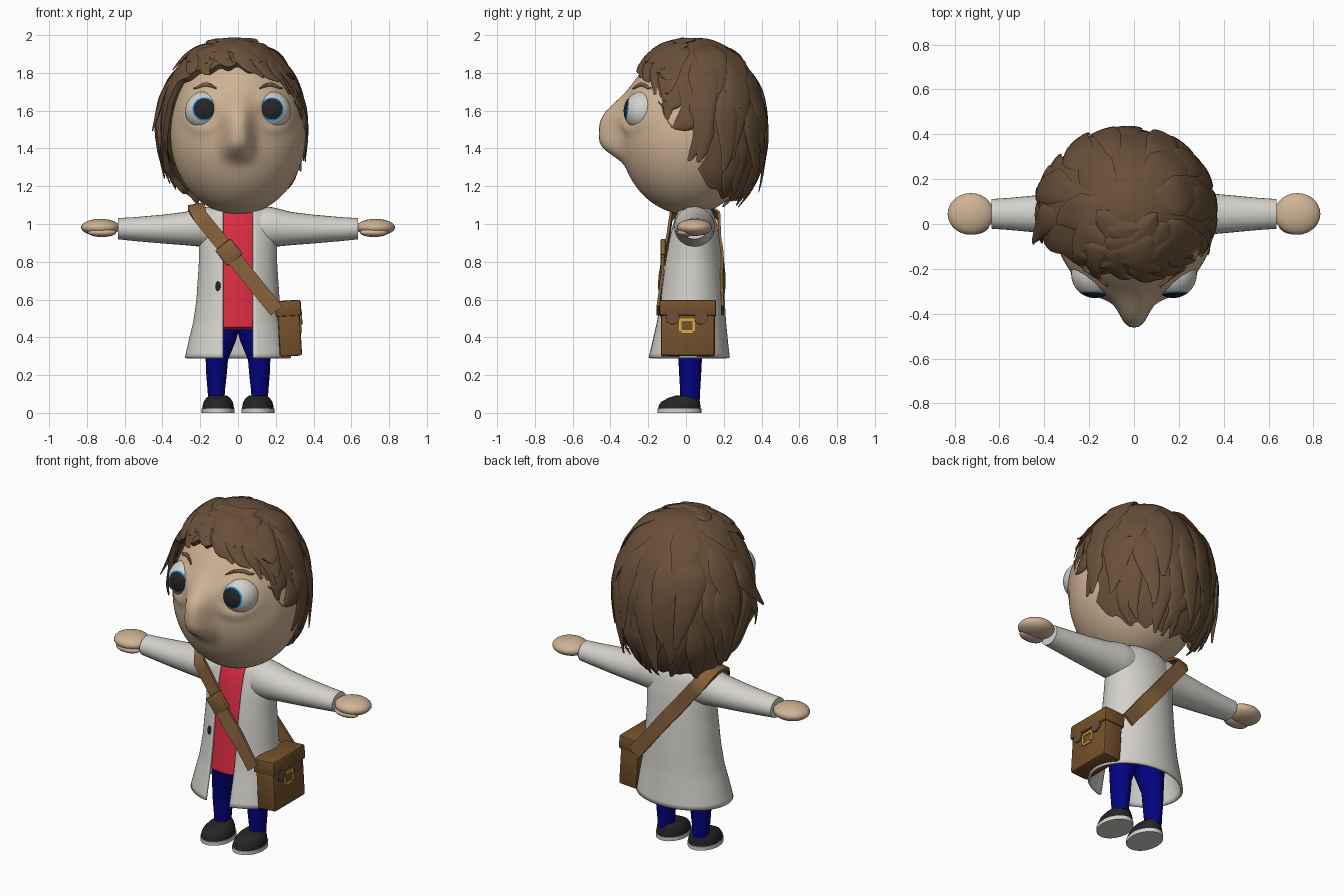
import bpy, bmesh, math, random
from mathutils import Vector, Matrix, noise

if "Cube" in bpy.data.objects:
    bpy.data.objects.remove(bpy.data.objects["Cube"])
random.seed(4)

def mat(name, r, g, b):
    m = bpy.data.materials.new(name)
    m.diffuse_color = (r, g, b, 1)
    m.use_nodes = True
    m.node_tree.nodes["Principled BSDF"].inputs["Base Color"].default_value = m.diffuse_color
    return m

SKIN = mat("skin", .62, .45, .30)
HAIR = mat("hair brown", .14, .08, .042)
WHITE = mat("white cloth", .66, .64, .60)
RED = mat("red", .70, .025, .055)
NAVY = mat("navy", .001, .001, .22)
BLACK = mat("black", .018, .018, .018)
LEATHER = mat("strap leather", .23, .115, .042)
BAG = mat("bag leather", .18, .082, .025)
GOLD = mat("gold", .70, .42, .05)
IRIS = mat("iris blue", .01, .31, .80)

def finish(name, bm, mats, angle=50):
    bmesh.ops.recalc_face_normals(bm, faces=bm.faces)
    me = bpy.data.meshes.new(name)
    bm.to_mesh(me)
    bm.free()
    for m in mats if isinstance(mats, list) else [mats]:
        me.materials.append(m)
    me.shade_smooth()
    me.set_sharp_from_angle(angle=math.radians(angle))
    ob = bpy.data.objects.new(name, me)
    bpy.context.collection.objects.link(ob)
    return ob

def loft(bm, rings, closed=True):
    vs = [[bm.verts.new(p) for p in r] for r in rings]
    n = len(vs[0])
    for a, b in zip(vs, vs[1:]):
        for i in range(n if closed else n - 1):
            j = (i + 1) % n
            bm.faces.new((a[i], a[j], b[j], b[i]))
    if closed:
        bm.faces.new(vs[0])
        bm.faces.new(vs[-1])

def lofted(name, rings, m, angle=50):
    bm = bmesh.new()
    loft(bm, rings)
    return finish(name, bm, m, angle)

def oval(c, u, v, n=28):
    c, u, v = Vector(c), Vector(u), Vector(v)
    return [c + u * math.cos(2 * math.pi * i / n) + v * math.sin(2 * math.pi * i / n) for i in range(n)]

def ball(name, c, r, m):
    bm = bmesh.new()
    bmesh.ops.create_uvsphere(bm, u_segments=28, v_segments=18, radius=1,
                              matrix=Matrix.Translation(c) @ Matrix.Diagonal((*r, 1)))
    return finish(name, bm, m)

def box(name, c, size, m, bevel=0.0, frame=Matrix()):
    bm = bmesh.new()
    bmesh.ops.create_cube(bm, size=1, matrix=frame @ Matrix.Translation(c) @ Matrix.Diagonal((*size, 1)))
    if bevel:
        bmesh.ops.bevel(bm, geom=bm.edges[:], offset=bevel, segments=2, affect='EDGES', profile=.5)
    return finish(name, bm, m, 35)

def interp(table, v):
    for a, b in zip(table, table[1:]):
        if v <= b[0]:
            f = max(0, (v - a[0]) / (b[0] - a[0]))
            return [p + (q - p) * f for p, q in zip(a[1:], b[1:])]
    return list(table[-1][1:])

# Head with nose and soft eyelid bulges pulled out of the face
bm = bmesh.new()
bmesh.ops.create_uvsphere(bm, u_segments=96, v_segments=72, radius=1)
for v in bm.verts:
    x, y, z = v.co
    v.co = (x * .358, .01 + y * .36, 1.47 + z * (.46 if z > 0 else .42))
    if y < 0:
        d = v.co.z - 1.49
        f = math.exp(-(d / .17) ** 3) if d > 0 else math.exp(-(abs(d) / .135) ** 4)
        r = math.hypot(abs(v.co.x) - .19, v.co.z - 1.595)
        v.co.y -= .112 * f * math.exp(-abs(v.co.x / .076) ** 3) + .016 * math.exp(-((r - .09) / .03) ** 2)
finish("head", bm, SKIN)

def head_y(x, z):
    return .01 - .36 * math.sqrt(max(0, 1 - (x / .358) ** 2 - ((z - 1.47) / .46) ** 2))

# Eyes and eyebrows
for s, side in ((1, "left"), (-1, "right")):
    c = Vector((.174 * s, -.224, 1.598))
    bm = bmesh.new()
    bmesh.ops.create_uvsphere(bm, u_segments=32, v_segments=40, radius=.106)
    for f in bm.faces:
        a = math.degrees(f.calc_center_median().angle(Vector((0, 0, 1))))
        f.material_index = 2 if a < 31.5 else 1 if a < 36 else 0
    q = Vector((.06 * s, -1, .13)).to_track_quat('Z', 'Y')
    bm.transform(Matrix.Translation(c) @ q.to_matrix().to_4x4())
    finish(side + "_eye", bm, [WHITE, IRIS, BLACK])
    rings = []
    for i in range(9):
        t = i / 8
        x, z = s * (.115 + .12 * t), 1.718 + .02 * math.sin(math.pi * min(1, t * 1.1))
        h = .004 + .008 * math.sin(math.pi * t)
        rings.append(oval((x, head_y(x, z) - .006, z), (0, .009, 0), (0, 0, h), 8))
    lofted(side + "_eyebrow", rings, LEATHER)

# Hair: a cap cut at the hairline, covered in layered tapering locks
HC = Vector((-.02, .06, 1.52))
LINE = [(0, 1.84), (20, 1.82), (38, 1.79), (50, 1.765), (58, 1.72), (64, 1.60), (70, 1.43), (78, 1.37),
        (90, 1.28), (106, 1.19), (126, 1.14), (180, 1.13)]

def hair_pt(az, t, k=1.0):
    deg = abs((math.degrees(az) + 180) % 360 - 180)
    z = interp(LINE, deg)[0] + .012 * math.sin(az * 17) - .025 * math.sin(az) * max(0, math.cos(az)) - HC.z
    pol = t * math.acos(max(-1, z / .46))
    sp = max(0, math.sin(pol))
    if pol > math.pi / 2:
        sp = sp ** .7
    x, y = math.sin(az) * sp, -math.cos(az) * sp
    k *= 1 + .02 * noise.noise(Vector((x, y, math.cos(pol))) * 3.2) * min(1, 2 * sp)
    return HC + k * Vector((x * (.375 if x > 0 else .405), y * (.41 if y < 0 else .36), .465 * math.cos(pol)))

bm = bmesh.new()
AZ = [2 * math.pi * i / 120 for i in range(120)]
steps = [(.02 + .98 * i / 28, 1) for i in range(29)] + [(1 - .2 * i, .93) for i in range(5)]
loft(bm, [[hair_pt(a, t, k) for a in AZ] for t, k in steps])
for n, t0, t1, w0, h0, lift in ((7, .10, .52, .13, .018, .04), (11, .25, .78, .12, .022, .09),
                                (14, .42, .91, .10, .022, .10), (19, .6, 1.02, .08, .022, .05)):
    for i in range(n):
        az = 2 * math.pi * (i + random.uniform(-.35, .35)) / n
        front = math.cos(az) > .45
        drift = .45 * math.cos(az) if front else random.uniform(-.25, .25)
        end = t1 + random.uniform(-.06, .03) + (.05 if front and t1 > 1 else 0)
        up = lift * random.uniform(.3, 1.2) * (.4 if front else 1)
        wave = random.uniform(-.1, .1)
        rings = []
        for j in range(13):
            s = j / 12
            a = az + drift * s * s + wave * math.sin(5 * s)
            t, k = t0 + (end - t0) * s, .975 + .025 * min(1, 3 * s) + up * s ** 3
            p = hair_pt(a, t, k)
            tan = hair_pt(a + drift * .02, t + .01, k) - p
            nor = (p - HC).normalized()
            side = tan.cross(nor).normalized()
            f = min(1, .1 + 2.2 * s) * max(.03, 1 - s) ** .65
            rings.append(oval(p, side * w0 * f, nor * h0 * f, 12))
        loft(bm, rings)
finish("hair", bm, HAIR)

# Coat profile: height, half width, front y, back y
COAT = [(.29, .275, -.20, .225), (.38, .255, -.18, .215), (.48, .23, -.158, .205), (.6, .213, -.14, .198),
        (.8, .2, -.115, .183), (.93, .2, -.09, .17), (1.03, .19, -.062, .15), (1.07, .155, -.045, .13),
        (1.095, .10, -.015, .10)]

def coat_y(x, z, back=False):
    rx, yf, yb = interp(COAT, z)
    d = (yb - yf) / 2 * math.sqrt(max(0, 1 - (x / rx) ** 2))
    return (yf + yb) / 2 + (d if back else -d)

def coat_pt(z, a, k=1.0):
    rx, yf, yb = interp(COAT, z)
    return Vector((k * rx * math.sin(a), (yf + yb) / 2 - k * (yb - yf) / 2 * math.cos(a), z))

bm = bmesh.new()
rings = []
for i in range(33):
    z = .29 + .805 * i / 32
    g = math.asin(.078 / interp(COAT, z)[0])
    rings.append([coat_pt(z, g + (2 * math.pi - 2 * g) * j / 60) for j in range(61)])
loft(bm, rings, False)
coat = finish("coat", bm, WHITE)
mod = coat.modifiers.new("thickness", 'SOLIDIFY')
mod.thickness, mod.offset = .014, 0

# Shirt
lofted("shirt", [[coat_pt(z, 2 * math.pi * j / 48, k) for j in range(48)]
                 for z, k in ((.44, .78), (.455, .9), (.6, .93), (.8, .94), (.95, .94), (1.05, .94), (1.09, .94))], RED)
ball("coat_button", (-.105, coat_y(-.105, .67) - .008, .67), (.014, .01, .026), BLACK)

# Sleeves, hands, legs, shoes
SLEEVE = [(.06, .98, .095, .09), (.15, .985, .108, .108), (.19, .983, .104, .105), (.23, .98, .097, .1),
          (.28, .976, .088, .097), (.4, .973, .076, .086), (.55, .973, .063, .072), (.635, .975, .056, .066)]
LEG = [(.07, .115, .043, .053), (.12, .115, .046, .053), (.2, .114, .054, .058), (.28, .112, .059, .062),
       (.38, .09, .078, .085), (.43, .078, .08, .1), (.5, .075, .08, .1)]
for s, side in ((1, "left"), (-1, "right")):
    lofted(side + "_sleeve", [oval((s * x, .045, z), (0, ry, 0), (0, 0, rz)) for x, z, rz, ry in SLEEVE], WHITE)
    ball(side + "_hand", (s * .728, .045, .982), (.103, .093, .045), SKIN)
    ball(side + "_thumb", (s * .72, -.005, .955), (.075, .042, .024), SKIN)
    lofted(side + "_leg", [oval((s * x, .022, z), (rx, 0, 0), (0, ry, 0)) for z, x, rx, ry in LEG], NAVY)
    lofted(side + "_shoe", [oval((s * .105, y, z), (.083 * k, 0, 0), (0, .112 * l, 0)) for z, y, k, l in
                            ((.02, -.035, 1, 1), (.04, -.034, .99, .98), (.06, -.028, .92, .91),
                             (.08, -.012, .75, .72), (.092, .005, .55, .52))], BLACK)
    lofted(side + "_sole", [oval((s * .105, -.035, z), (.087, 0, 0), (0, .116, 0)) for z in (0, .022)], WHITE)

# Shoulder strap: up the chest, over the shoulder, down the back
W = Vector((.78, 0, .62)) * .04
def strap_side(back):
    out = []
    for i in range(15):
        t = i / 14
        p = Vector((.205 - .405 * t, 0, .54 + .5 * t))
        pts = []
        for e in (-1, 1):
            q = p + W * e
            if back:
                q.y = max(coat_y(q.x, q.z, True), .18 - .02 * t) + .014
            else:
                q.y = min(coat_y(q.x, q.z), -.135 + .07 * t) - .014
            pts.append(q)
        nrm = Vector((0, .007 if back else -.007, 0))
        out.append([pts[0] + nrm, pts[1] + nrm, pts[1] - nrm, pts[0] - nrm])
    return out
top = []
for y, z in ((-.03, 1.085), (.02, 1.1), (.07, 1.1), (.13, 1.085)):
    p, w, n = Vector((-.22, y, z)), Vector((.045, 0, .008)), Vector((0, 0, .008))
    top.append([p - w + n, p + w + n, p + w - n, p - w - n])
lofted("shoulder_strap", strap_side(False) + top + strap_side(True)[::-1], LEATHER)
tilt = Matrix.Translation((-.048, coat_y(-.048, .85) - .02, .85)) @ Matrix.Rotation(-.675, 4, 'Y')
box("strap_pad", (0, 0, 0), (.105, .026, .105), LEATHER, .006, tilt)

# Bag with flap, buckle and flap tabs
F = Matrix.Translation((.272, .01, .445)) @ Matrix.Rotation(-.06, 4, 'Y')
box("bag", (0, 0, -.005), (.118, .285, .28), BAG, .012, F)
box("bag_flap", (0, 0, .108), (.138, .3, .085), BAG, .012, F)
for i, (y, z, sy, sz) in enumerate(((0, .045, .085, .014), (-.036, .015, .014, .06), (.036, .015, .014, .06),
                                    (0, -.018, .06, .014))):
    box("buckle_bar_%d" % i, (.062, y - .005, z), (.008, sy, sz), GOLD, 0, F)
for y in (-.08, .07):
    lofted("bag_tab", [[F @ p for p in oval((x, y, .052), (0, .036, 0), (0, 0, .032))] for x in (.062, .071)], HAIR)
